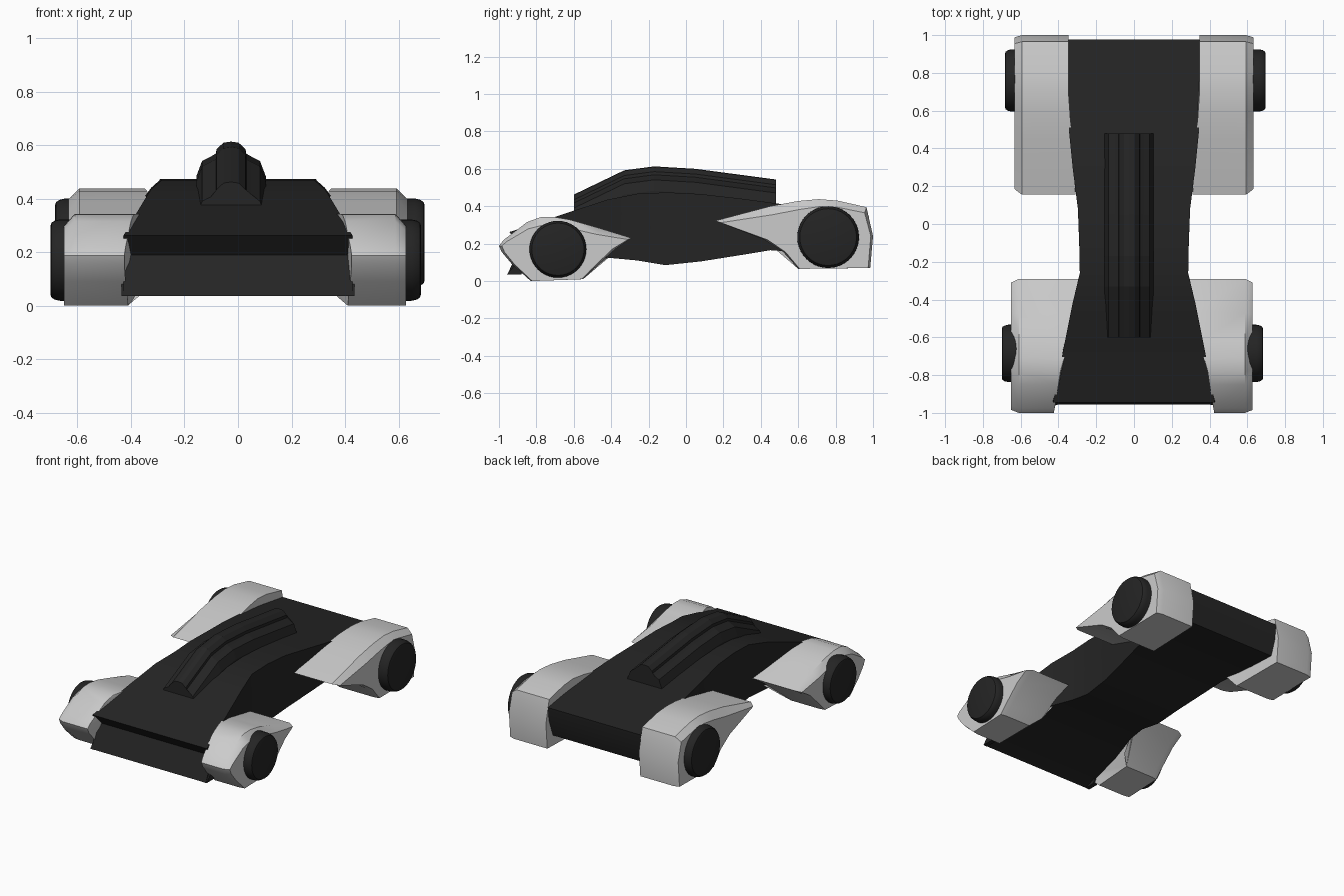
import bpy, bmesh, math

dark = bpy.data.materials.new("dark_panel")
dark.diffuse_color = (0.018, 0.018, 0.018, 1)


def finish(ob, mat=None, angle=25):
    if mat:
        ob.data.materials.append(mat)
    bpy.ops.object.select_all(action='DESELECT')
    ob.select_set(True)
    bpy.context.view_layer.objects.active = ob
    bpy.ops.object.shade_smooth_by_angle(angle=math.radians(angle))


def loft(name, rings, mat=None, angle=25, strip_caps=False):
    """Skin equal-length closed rings of points and cap both ends."""
    bm = bmesh.new()
    vr = [[bm.verts.new(p) for p in r] for r in rings]
    n = len(rings[0])
    for a, b in zip(vr, vr[1:]):
        for i in range(n):
            j = (i + 1) % n
            bm.faces.new((a[i], a[j], b[j], b[i]))
    if strip_caps:  # folded end: upper and lower quad of a six-point ring
        for r in (vr[0], vr[-1]):
            bm.faces.new((r[0], r[1], r[2], r[5]))
            bm.faces.new((r[5], r[2], r[3], r[4]))
    else:
        caps = [bm.faces.new(vr[0]), bm.faces.new(vr[-1])]
        bmesh.ops.triangulate(bm, faces=caps, ngon_method='EAR_CLIP')
    bmesh.ops.recalc_face_normals(bm, faces=bm.faces)
    me = bpy.data.meshes.new(name)
    bm.to_mesh(me)
    bm.free()
    ob = bpy.data.objects.new(name, me)
    bpy.context.collection.objects.link(ob)
    finish(ob, mat, angle)
    return ob


# Body: each station is half width, then (y, z) for top, middle and bottom
stations = [
    (0.428, (-0.945, 0.262), (-0.885, 0.19), (-0.955, 0.035)),
    (0.415, (-0.87, 0.285), (-0.84, 0.18), (-0.88, 0.065)),
    (0.365, (-0.62, 0.37), (-0.62, 0.23), (-0.62, 0.085)),
    (0.325, (-0.42, 0.435), (-0.42, 0.28), (-0.42, 0.125)),
    (0.287, (-0.26, 0.467), (-0.26, 0.29), (-0.26, 0.11)),
    (0.29, (-0.10, 0.474), (-0.10, 0.28), (-0.11, 0.085)),
    (0.297, (0.08, 0.465), (0.08, 0.28), (0.08, 0.105)),
    (0.325, (0.30, 0.44), (0.30, 0.28), (0.30, 0.14)),
    (0.345, (0.50, 0.413), (0.50, 0.28), (0.45, 0.165)),
    (0.352, (0.75, 0.38), (0.75, 0.25), (0.75, 0.145)),
    (0.352, (0.978, 0.345), (0.965, 0.24), (0.93, 0.14)),
]
loft("body", [[(-w, *t), (w, *t), (w, *m), (w, *b), (-w, *b), (-w, *m)]
              for w, t, m, b in stations], dark, 35, strip_caps=True)

# Small end tabs on the lower front lip
for s in (-1, 1):
    lip = [(-0.957, 0.035), (-0.915, 0.085), (-0.86, 0.085), (-0.88, 0.035)]
    loft("lip_tab", [[(s * x, y, z) for y, z in lip] for x in (0.405, 0.435)], dark)

# Stepped ridge swept along the roof, slightly off centre
half = [(0.13, -0.2), (0.13, -0.13), (0.108, -0.072), (0.076, -0.056),
        (0.057, -0.045), (0.054, -0.028), (0.028, -0.004)]
section = [(-x, z) for x, z in half] + [(0, 0)] + [(x, z) for x, z in reversed(half)]
path = [(-0.60, 0.462), (-0.33, 0.592), (-0.17, 0.613), (0.05, 0.60), (0.48, 0.543)]
loft("roof_ridge", [[(x - 0.026, y, pz + z) for x, z in section] for y, pz in path],
     dark, 3)

# Fender profiles: (y, z, drop of the outer chamfer, inner x)
front_profile = [
    (-1.0, 0.188, 0.0, 0.425), (-0.975, 0.22, 0.01, 0.42),
    (-0.85, 0.315, 0.035, 0.40), (-0.78, 0.341, 0.045, 0.39),
    (-0.71, 0.343, 0.045, 0.37), (-0.62, 0.328, 0.045, 0.35), (-0.47, 0.285, 0.035, 0.31),
    (-0.29, 0.23, 0.008, 0.27), (-0.38, 0.17, 0.0, 0.31), (-0.50, 0.06, 0.0, 0.34),
    (-0.55, 0.01, 0.0, 0.40), (-0.83, 0.0, 0.0, 0.41), (-0.93, 0.09, 0.0, 0.42),
    (-0.985, 0.155, 0.0, 0.425)]
rear_profile = [
    (0.155, 0.322, 0.01, 0.31), (0.45, 0.40, 0.045, 0.33), (0.60, 0.428, 0.045, 0.34),
    (0.71, 0.438, 0.04, 0.348), (0.81, 0.43, 0.035, 0.348), (0.965, 0.395, 0.03, 0.348),
    (1.0, 0.24, 0.0, 0.348), (0.985, 0.07, 0.0, 0.348), (0.60, 0.065, 0.0, 0.34),
    (0.52, 0.155, 0.0, 0.33), (0.42, 0.22, 0.0, 0.31)]


def fender(name, prof, s, outer, hub_y):
    inner = [(s * ix, y, z) for y, z, d, ix in prof]
    crest = [(s * (outer - 0.04), y, z) for y, z, d, ix in prof]
    edge = [(s * outer, hub_y + 0.95 * (y - hub_y), z - d) for y, z, d, ix in prof]
    loft(name, [inner, crest, edge], None, 35)


# Wheels: cylinder with a rounded outer rim
def wheel(name, s, outer, y, z, r):
    bevel = [(0.45, r), (outer - 0.035, r), (outer - 0.015, r * 0.97),
             (outer - 0.003, r * 0.92), (outer, r * 0.86)]
    n = 40
    loft(name, [[(s * x, y + q * math.cos(2 * math.pi * i / n),
                  z + q * math.sin(2 * math.pi * i / n)) for i in range(n)]
                for x, q in bevel], dark, 30)


for side, s, front_out, front_hub, rear_hub in (("left", -1, 0.65, 0.70, 0.683),
                                                ("right", 1, 0.628, 0.683, 0.697)):
    fender("front_fender_" + side, front_profile, s, front_out, -0.685)
    fender("rear_fender_" + side, rear_profile, s, 0.633, 0.76)
    wheel("front_wheel_" + side, s, front_hub, -0.685, 0.17, 0.152)
    wheel("rear_wheel_" + side, s, rear_hub, 0.76, 0.235, 0.165)
